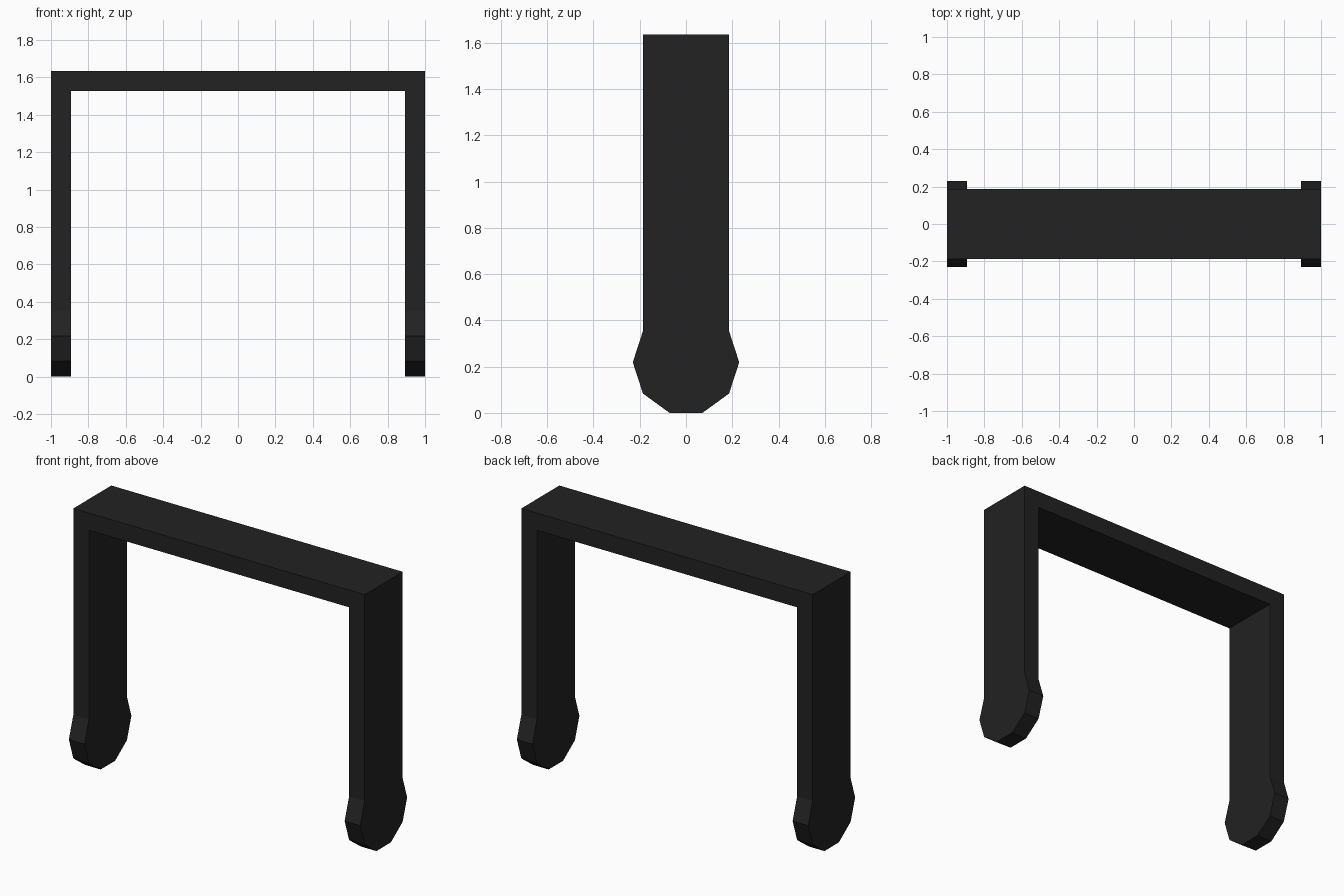
import bpy
import bmesh
from math import cos, sin, radians

WIDTH, HEIGHT, THICK = 2.0, 1.635, 0.107
FOOT_R = 0.23
FOOT_Z = FOOT_R * sin(radians(72))      # ten-sided foot rests on a flat
HALF_DEPTH = FOOT_R * cos(radians(36))  # leg meets the foot at its upper corners
BEAM_BOTTOM = HEIGHT - THICK

if "Cube" in bpy.data.objects:
    bpy.data.objects.remove(bpy.data.objects["Cube"], do_unlink=True)

# Material
black = bpy.data.materials.new("matte_black")
black.use_nodes = True
colour = (0.016, 0.016, 0.016, 1.0)
black.diffuse_color = colour
bsdf = black.node_tree.nodes["Principled BSDF"]
bsdf.inputs["Base Color"].default_value = colour
bsdf.inputs["Roughness"].default_value = 0.8


def extrude_along_x(name, profile, x0, x1):
    """Make a flat-shaded solid from a (y, z) profile running from x0 to x1."""
    bm = bmesh.new()
    face = bm.faces.new([bm.verts.new((x0, y, z)) for y, z in profile])
    result = bmesh.ops.extrude_face_region(bm, geom=[face])
    moved = [v for v in result["geom"] if isinstance(v, bmesh.types.BMVert)]
    bmesh.ops.translate(bm, verts=moved, vec=(x1 - x0, 0, 0))
    bmesh.ops.recalc_face_normals(bm, faces=bm.faces)
    mesh = bpy.data.meshes.new(name)
    bm.to_mesh(mesh)
    bm.free()
    mesh.materials.append(black)
    obj = bpy.data.objects.new(name, mesh)
    bpy.context.collection.objects.link(obj)
    return obj


# Legs: straight post flowing into a ten-sided rounded foot
foot = [(FOOT_R * cos(radians(a)), FOOT_Z + FOOT_R * sin(radians(a)))
        for a in range(144, 397, 36)]
leg_profile = foot + [(HALF_DEPTH, BEAM_BOTTOM), (-HALF_DEPTH, BEAM_BOTTOM)]
for name, side in (("left_leg", 1), ("right_leg", -1)):
    outer = side * WIDTH / 2
    extrude_along_x(name, leg_profile, outer - side * THICK, outer)

# Crossbar: flat beam resting on both legs
beam_profile = [(-HALF_DEPTH, BEAM_BOTTOM), (HALF_DEPTH, BEAM_BOTTOM),
                (HALF_DEPTH, HEIGHT), (-HALF_DEPTH, HEIGHT)]
extrude_along_x("crossbar", beam_profile, -WIDTH / 2, WIDTH / 2)
